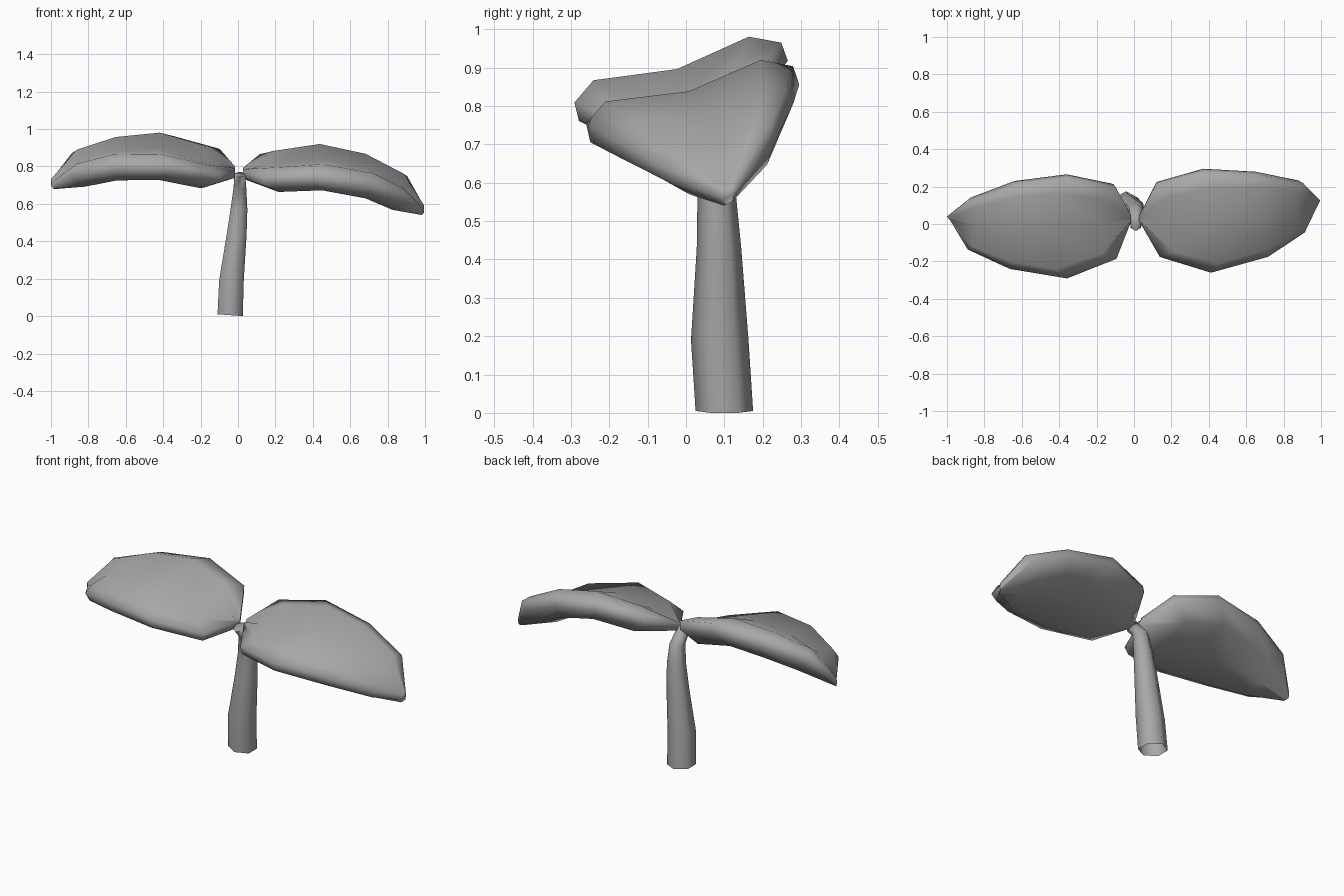
import bpy, bmesh, math
from mathutils import Vector

if "Cube" in bpy.data.objects:
    bpy.data.objects.remove(bpy.data.objects["Cube"])

# Mid-grey shared by every part
grey = bpy.data.materials.new("mid_grey")
grey.diffuse_color = (0.39, 0.39, 0.39, 1)
grey.use_nodes = True
grey.node_tree.nodes["Principled BSDF"].inputs["Base Color"].default_value = grey.diffuse_color


def loft(name, rings, cap_start=True, cap_end=True):
    """Skin a list of equal-sized rings into one smooth object."""
    bm = bmesh.new()
    vs = [[bm.verts.new(p) for p in r] for r in rings]
    n = len(vs[0])
    for a, b in zip(vs, vs[1:]):
        for i in range(n):
            j = (i + 1) % n
            bm.faces.new((a[i], a[j], b[j], b[i]))
    if cap_start:
        bm.faces.new(vs[0])
    if cap_end:
        bm.faces.new(vs[-1])
    bmesh.ops.recalc_face_normals(bm, faces=bm.faces)
    me = bpy.data.meshes.new(name)
    bm.to_mesh(me)
    bm.free()
    me.materials.append(grey)
    ob = bpy.data.objects.new(name, me)
    bpy.context.collection.objects.link(ob)
    bpy.ops.object.select_all(action='DESELECT')
    ob.select_set(True)
    bpy.context.view_layer.objects.active = ob
    bpy.ops.object.shade_smooth_by_angle(angle=math.radians(100))
    return ob


# Leaf cross-section: u across the width, v through the thickness
SECTION = [(-1, 0.025), (-0.78, 0.070), (0, 0.047), (0.72, 0.085), (1, 0.05),
           (1.02, 0.0), (0.75, -0.065), (0, -0.075), (-0.75, -0.075), (-1, -0.025)]
# How far the broad faces shift toward the leaf centre at each station
INSET = [0, 0.2, 0.45, 0.0, 0.1, 0]


def leaf(name, stations):
    """Each station: front rim point, back rim point, thickness factor."""
    mids = [(Vector(f) + Vector(b)) / 2 for f, b, t in stations]
    centre_x = (mids[0].x + mids[-1].x) / 2
    last = len(mids) - 1
    rings = []
    for i, (f, b, t) in enumerate(stations):
        half = (Vector(b) - Vector(f)) / 2
        along = mids[min(i + 1, last)] - mids[max(i - 1, 0)]
        n = half.cross(along).normalized()
        if n.z < 0:
            n = -n
        if i in (0, last):
            n = Vector((0, 0, 1))
        ring = []
        for u, v in SECTION:
            p = mids[i] + half * u + n * v * t
            if abs(u) < 1:
                p.x += (centre_x - p.x) * INSET[i]
            ring.append(p)
        rings.append(ring)
    return loft(name, rings)


# Right leaf, drooping toward its tip
leaf("right_leaf", [
    ((0.028, 0.015, 0.76), (0.028, 0.045, 0.765), 0.35),
    ((0.14, -0.17, 0.72), (0.12, 0.22, 0.82), 0.95),
    ((0.41, -0.255, 0.73), (0.37, 0.29, 0.855), 1),
    ((0.71, -0.17, 0.685), (0.65, 0.275, 0.805), 1),
    ((0.90, -0.04, 0.615), (0.88, 0.23, 0.71), 0.95),
    ((0.98, 0.095, 0.562), (0.995, 0.125, 0.572), 0.3)])

# Left leaf, held higher
leaf("left_leaf", [
    ((-0.015, 0.015, 0.765), (-0.015, 0.045, 0.77), 0.35),
    ((-0.10, -0.18, 0.735), (-0.11, 0.21, 0.85), 0.95),
    ((-0.36, -0.285, 0.785), (-0.36, 0.26, 0.917), 1),
    ((-0.66, -0.235, 0.785), (-0.64, 0.225, 0.89), 1),
    ((-0.88, -0.13, 0.745), (-0.87, 0.14, 0.83), 0.95),
    ((-0.98, 0.015, 0.70), (-1.0, 0.04, 0.712), 0.3)])

# Six-sided stem, open at the foot and bending forward at the top
STEM = [(-0.042, 0.10, 0.005, 0.078, 0.075), (-0.035, 0.088, 0.19, 0.076, 0.075),
        (-0.008, 0.086, 0.43, 0.062, 0.058), (0.005, 0.08, 0.57, 0.052, 0.05),
        (0.010, 0.065, 0.68, 0.040, 0.046), (0.010, -0.002, 0.757, 0.032, 0.036)]
rings = []
for k, (x, y, z, rx, ry) in enumerate(STEM):
    ring = []
    for i in range(6):
        a = math.radians(90 + 60 * i)
        dy = ry * math.sin(a)
        dz = dy * 0.4 if k == len(STEM) - 1 else 0
        if k == 0:
            dz = -0.07 * rx * math.cos(a)
        ring.append((x + rx * math.cos(a), y + dy, z + dz))
    rings.append(ring)
loft("stem", rings, cap_start=False)
